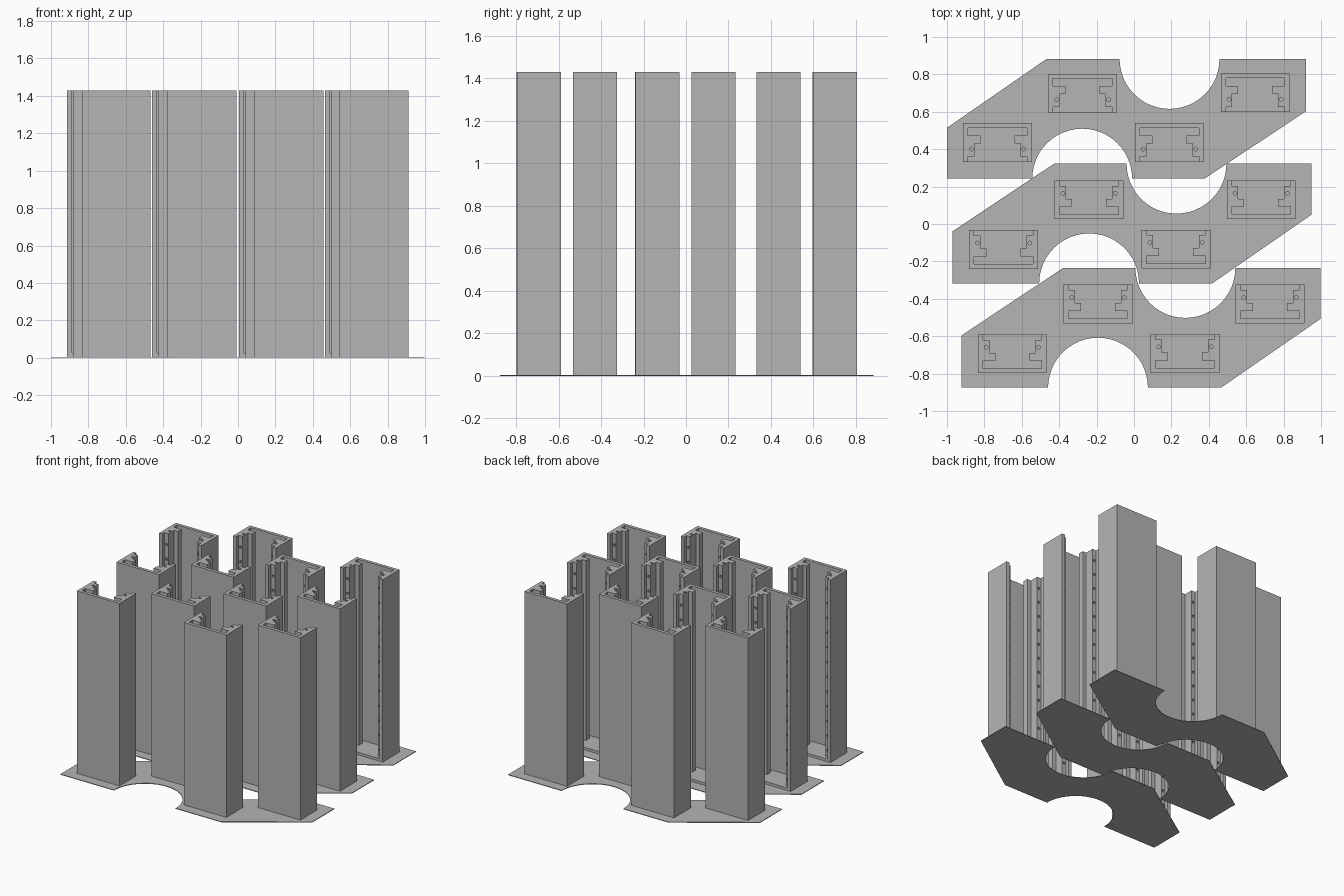
import bpy, bmesh, math
from mathutils import Matrix

if "Cube" in bpy.data.objects:
    bpy.data.objects.remove(bpy.data.objects["Cube"])

HEIGHT = 1.43
PLATE_T = 0.005

grey = bpy.data.materials.new("plain_grey")
grey.diffuse_color = (0.46, 0.46, 0.46, 1)
grey.use_nodes = True
grey.node_tree.nodes["Principled BSDF"].inputs["Base Color"].default_value = grey.diffuse_color


def link(name, mesh):
    ob = bpy.data.objects.new(name, mesh)
    bpy.context.collection.objects.link(ob)
    return ob


def extrude_outline(name, pts, z0, z1):
    """Prism from a closed outline."""
    bm = bmesh.new()
    face = bm.faces.new([bm.verts.new((x, y, z0)) for x, y in pts])
    ext = bmesh.ops.extrude_face_region(bm, geom=[face])
    top = [g for g in ext["geom"] if isinstance(g, bmesh.types.BMVert)]
    bmesh.ops.translate(bm, vec=(0, 0, z1 - z0), verts=top)
    bmesh.ops.recalc_face_normals(bm, faces=bm.faces)
    mesh = bpy.data.meshes.new(name)
    bm.to_mesh(mesh)
    bm.free()
    mesh.materials.append(grey)
    return mesh


def arc(cx, cy, r, a0, a1, n=24):
    return [(cx + r * math.cos(math.radians(a0 + (a1 - a0) * i / n)),
             cy + r * math.sin(math.radians(a0 + (a1 - a0) * i / n)))
            for i in range(n + 1)]


# Base plate: slanted strip with a half-round bite on each long side
plate_pts = ([(-0.428, 0.32)] + arc(0.23, 0.32, 0.267, 180, 360)
             + [(0.96, 0.32), (0.96, 0.041), (0.417, -0.32)]
             + arc(-0.237, -0.32, 0.267, 0, 180)
             + [(-0.96, -0.32), (-0.96, -0.048)])
plate_mesh = extrude_outline("base_plate", plate_pts, 0, PLATE_T)

# Post: channel open to -y with stepped rails inside both walls
half = [(0.184, 0.1035), (0.184, -0.1035), (0.157, -0.1035), (0.157, -0.075),
        (0.123, -0.075), (0.123, -0.005), (0.091, -0.005), (0.091, 0.037),
        (0.157, 0.037), (0.157, 0.078)]
post_pts = half + [(-x, y) for x, y in reversed(half)]
post = link("post", extrude_outline("post", post_pts, 0, HEIGHT))

# Screw holes: a row along each rail face and one in each rail end
bm = bmesh.new()
for s in (-1, 1):
    for i in range(12):
        m = (Matrix.Translation((s * 0.14, -0.075, 0.075 + i * 0.115))
             @ Matrix.Rotation(math.pi / 2, 4, 'X'))
        bmesh.ops.create_cone(bm, cap_ends=True, segments=10, radius1=0.01,
                              radius2=0.01, depth=0.06, matrix=m)
    bmesh.ops.create_cone(bm, cap_ends=True, segments=12, radius1=0.01,
                          radius2=0.01, depth=0.07,
                          matrix=Matrix.Translation((s * 0.14, -0.035, HEIGHT)))
hole_mesh = bpy.data.meshes.new("hole_cutter")
bm.to_mesh(hole_mesh)
bm.free()
hole_mesh.materials.append(grey)
cutter = link("hole_cutter", hole_mesh)
cutter.hide_render = True

mod = post.modifiers.new("holes", 'BOOLEAN')
mod.operation = 'DIFFERENCE'
mod.solver = 'EXACT'
mod.object = cutter
bpy.context.view_layer.update()
post_mesh = bpy.data.meshes.new_from_object(
    post.evaluated_get(bpy.context.evaluated_depsgraph_get()))
post_mesh.name = "post"
bpy.data.objects.remove(post)
bpy.data.objects.remove(cutter)

# Floor closing the foot of each post
floor_mesh = extrude_outline(
    "post_floor", [(-0.158, -0.1035), (0.158, -0.1035),
                   (0.158, 0.079), (-0.158, 0.079)], 0, 0.025)

# Three plates with four posts each; the front two are turned half round
post_spots = [(-0.235, 0.137), (0.688, 0.139), (-0.69, -0.127), (0.23, -0.127)]
plates = [(-0.04, 0.5625, 0), (-0.01, 0.0025, math.pi), (0.0375, -0.555, math.pi)]
for cx, cy, turn in plates:
    frame = Matrix.Translation((cx, cy, 0)) @ Matrix.Rotation(turn, 4, 'Z')
    link("base_plate", plate_mesh).matrix_world = frame
    for x, y in post_spots:
        place = frame @ Matrix.Translation((x, y, 0))
        link("post", post_mesh).matrix_world = place
        link("post_floor", floor_mesh).matrix_world = place
